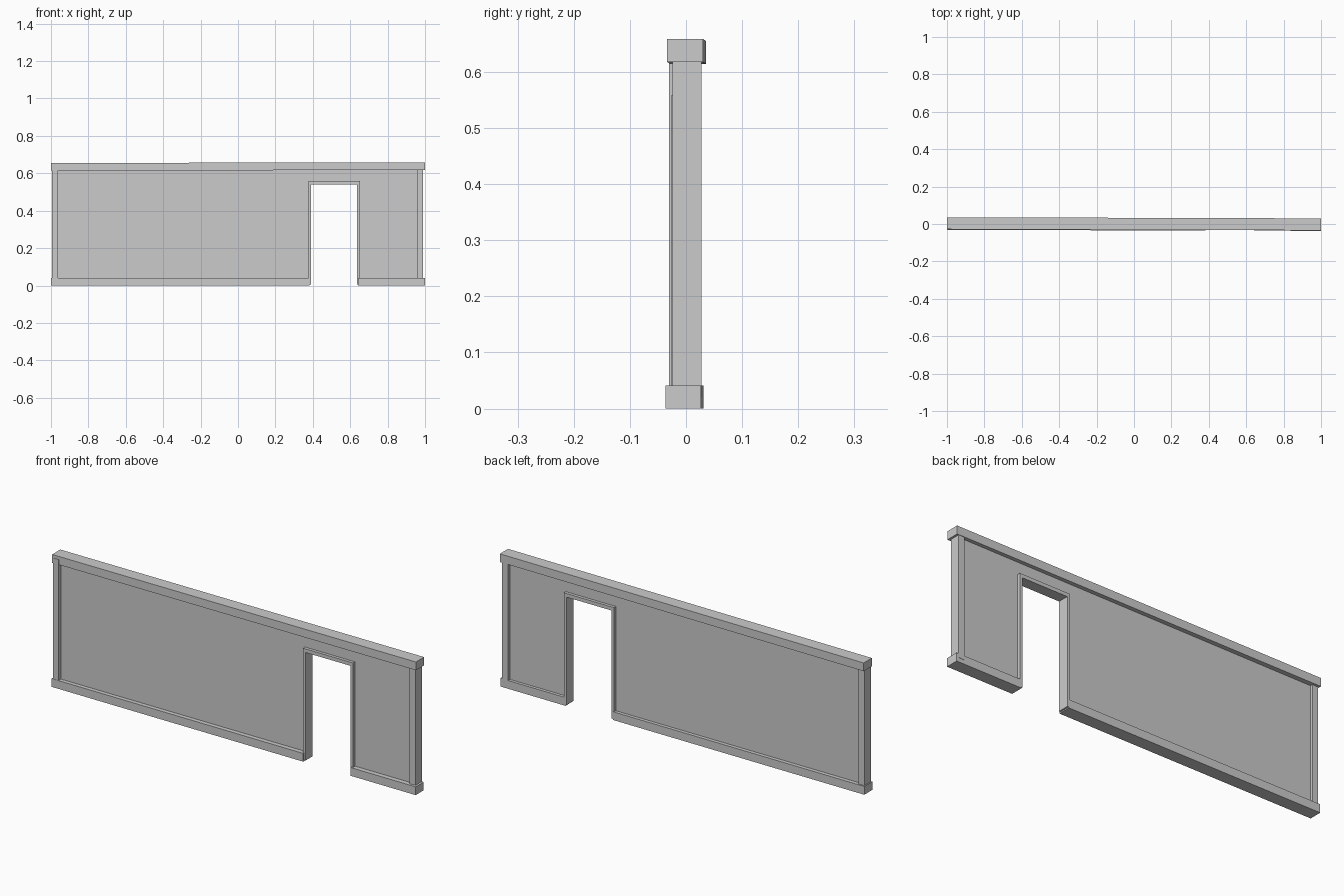
import bpy
import bmesh

cube = bpy.data.objects.get("Cube")
if cube:
    bpy.data.objects.remove(cube, do_unlink=True)

grey = bpy.data.materials.new("plain_grey")
grey.use_nodes = True
colour = (0.6, 0.6, 0.6, 1)
grey.diffuse_color = colour
grey.node_tree.nodes["Principled BSDF"].inputs["Base Color"].default_value = colour


def make_object(name, bm):
    bmesh.ops.recalc_face_normals(bm, faces=bm.faces[:])
    mesh = bpy.data.meshes.new(name)
    bm.to_mesh(mesh)
    bm.free()
    mesh.materials.append(grey)
    obj = bpy.data.objects.new(name, mesh)
    bpy.context.collection.objects.link(obj)
    return obj


def box(name, x, y, z, skew_y=0, skew_z=0):
    """Box between bounds; skews shift it in y and z per unit of x."""
    bm = bmesh.new()
    bmesh.ops.create_cube(bm, size=1)
    for v in bm.verts:
        px, py, pz = (r[0] if c < 0 else r[1] for c, r in zip(v.co, (x, y, z)))
        v.co = (px, py + skew_y * px, pz + skew_z * px)
    return make_object(name, bm)


def arch(name, outline, depth):
    """Extrude an x-z outline through the wall, centred on y = 0."""
    bm = bmesh.new()
    face = bm.faces.new([bm.verts.new((x, -depth, z)) for x, z in outline])
    out = bmesh.ops.extrude_face_region(bm, geom=[face])
    verts = [g for g in out["geom"] if isinstance(g, bmesh.types.BMVert)]
    bmesh.ops.translate(bm, verts=verts, vec=(0, 2 * depth, 0))
    return make_object(name, bm)


# Doorway bounds and casing thickness
door_l, door_r, door_top = 0.39, 0.637, 0.54
rim = 0.014
out_l, out_r, out_top = door_l - rim, door_r + rim, door_top + 0.018

# Recessed wall panel with the doorway left open
arch("wall_panel", [(-0.98, 0.01), (out_l, 0.01), (out_l, out_top),
                    (out_r, out_top), (out_r, 0.01), (0.975, 0.01),
                    (0.975, 0.64), (-0.98, 0.64)], 0.012)

# Door casing standing slightly proud of the panel
arch("door_casing", [(out_l, 0.005), (door_l, 0.005), (door_l, door_top),
                     (door_r, door_top), (door_r, 0.005), (out_r, 0.005),
                     (out_r, out_top), (out_l, out_top)], 0.027)

# End posts
box("right_post", (-0.995, -0.963), (-0.03, 0.024), (0.02, 0.64))
box("left_post", (0.957, 0.99), (-0.024, 0.028), (0.02, 0.64))

# Top rail and skirting, each running slightly out of true
box("top_rail", (-1, 1), (-0.031, 0.033), (0.616, 0.657), -0.003, 0.002)
for side, span in (("right", (-1, 0.382)), ("left", (0.642, 1))):
    box(side + "_skirting", span, (-0.034, 0.029), (0, 0.041), -0.0025)
